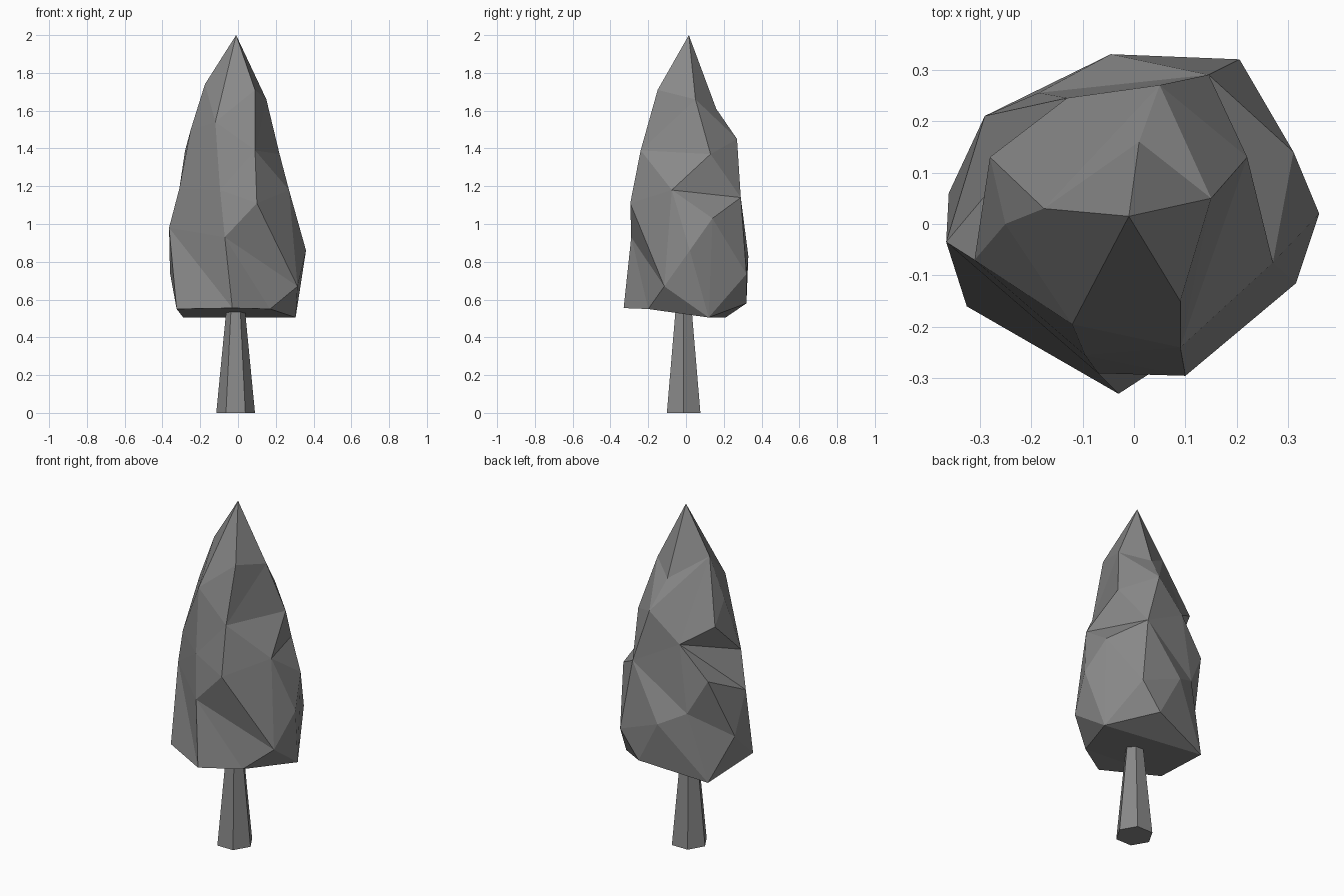
import bpy
import bmesh
import math

if "Cube" in bpy.data.objects:
    bpy.data.objects.remove(bpy.data.objects["Cube"], do_unlink=True)

# Single flat grey for the whole tree
grey = bpy.data.materials.new("plain_grey")
grey.use_nodes = True
grey_value = (0.25, 0.25, 0.25, 1)
grey.diffuse_color = grey_value
grey.node_tree.nodes["Principled BSDF"].inputs["Base Color"].default_value = grey_value


def finish(bm, name):
    """Merge shared corners, fix normals and make a flat-shaded object."""
    bmesh.ops.remove_doubles(bm, verts=bm.verts[:], dist=0.001)
    bmesh.ops.triangulate(bm, faces=[f for f in bm.faces if len(f.verts) > 4])
    bmesh.ops.recalc_face_normals(bm, faces=bm.faces[:])
    mesh = bpy.data.meshes.new(name)
    bm.to_mesh(mesh)
    bm.free()
    mesh.materials.append(grey)
    obj = bpy.data.objects.new(name, mesh)
    bpy.context.scene.collection.objects.link(obj)
    return obj


def loft(bm, upper, lower, steps):
    """Stitch two closed rings; each step moves on along the (u)pper or (l)ower ring."""
    i = j = 0
    for step in steps:
        a, b = upper[i % len(upper)], lower[j % len(lower)]
        if step == "u":
            i += 1
            c = upper[i % len(upper)]
        else:
            j += 1
            c = lower[j % len(lower)]
        if len({a, b, c}) == 3:
            bm.faces.new((a, b, c))


# Foliage: faceted rings of corners, anticlockwise from the front
tip = (-0.01, 0.015, 2)
front_ridge = (-0.12, -0.195, 1.54)
back_notch = (-0.185, 0.255, 0.9)
side_bulge = (-0.365, -0.035, 0.98)

crown = [(0.09, -0.15, 1.71), (0.15, 0.05, 1.66), (0.01, 0.16, 1.61),
         (-0.175, 0.03, 1.74), front_ridge]
shoulder = [(0.09, -0.24, 1.39), (0.22, 0.13, 1.37), (0.05, 0.27, 1.45),
            (-0.13, 0.245, 1.29), (-0.28, 0.13, 1.39), (-0.25, 0, 1.5), front_ridge]
waist = [(0.1, -0.295, 1.11), (0.27, -0.075, 1.18), (0.145, 0.29, 1.14), back_notch,
         (-0.29, 0.21, 1.1), side_bulge, (-0.31, -0.07, 1.19), (-0.095, -0.255, 1.18)]
belly = [(-0.07, -0.29, 0.93), (0.315, -0.115, 0.67), (0.36, 0.02, 0.86),
         (0.31, 0.14, 1.03), (0.205, 0.32, 0.735), (-0.045, 0.33, 0.83),
         back_notch, (-0.36, 0.06, 0.74), side_bulge]
hem = [(-0.03, -0.33, 0.555), (0.17, -0.2, 0.55), (0.305, 0.12, 0.505),
       (0.085, 0.32, 0.58), (-0.29, 0.21, 0.505), (-0.325, -0.16, 0.55)]

bm = bmesh.new()
corners = {}


def ring_verts(points):
    for p in points:
        if p not in corners:
            corners[p] = bm.verts.new(p)
    return [corners[p] for p in points]


rings = [ring_verts(r) for r in (crown, shoulder, waist, belly, hem)]
stitches = ("ulluulllulul", "luluulllluuulul", "lullullluululuulu", "luluuululuululu")
for upper, lower, steps in zip(rings, rings[1:], stitches):
    loft(bm, upper, lower, steps)

# Pointed top and closed underside
top = bm.verts.new(tip)
for a, b in zip(rings[0], rings[0][1:] + rings[0][:1]):
    bm.faces.new((top, a, b))
under = rings[-1]
bm.faces.new(under[2:5])
bm.faces.new(under[:3] + under[4:])
finish(bm, "foliage")

# Trunk: tapered six-sided post running up into the foliage
bm = bmesh.new()
height = 0.56
bases = []
for z, radius in ((0, 0.1025), (height, 0.048)):
    bases.append([bm.verts.new((radius * math.cos(k * math.pi / 3) - 0.0125,
                                radius * math.sin(k * math.pi / 3) - 0.0125, z))
                  for k in range(6)])
for k in range(6):
    n = (k + 1) % 6
    bm.faces.new((bases[0][k], bases[0][n], bases[1][n], bases[1][k]))
for base in bases:
    bm.faces.new(base)
finish(bm, "trunk")
